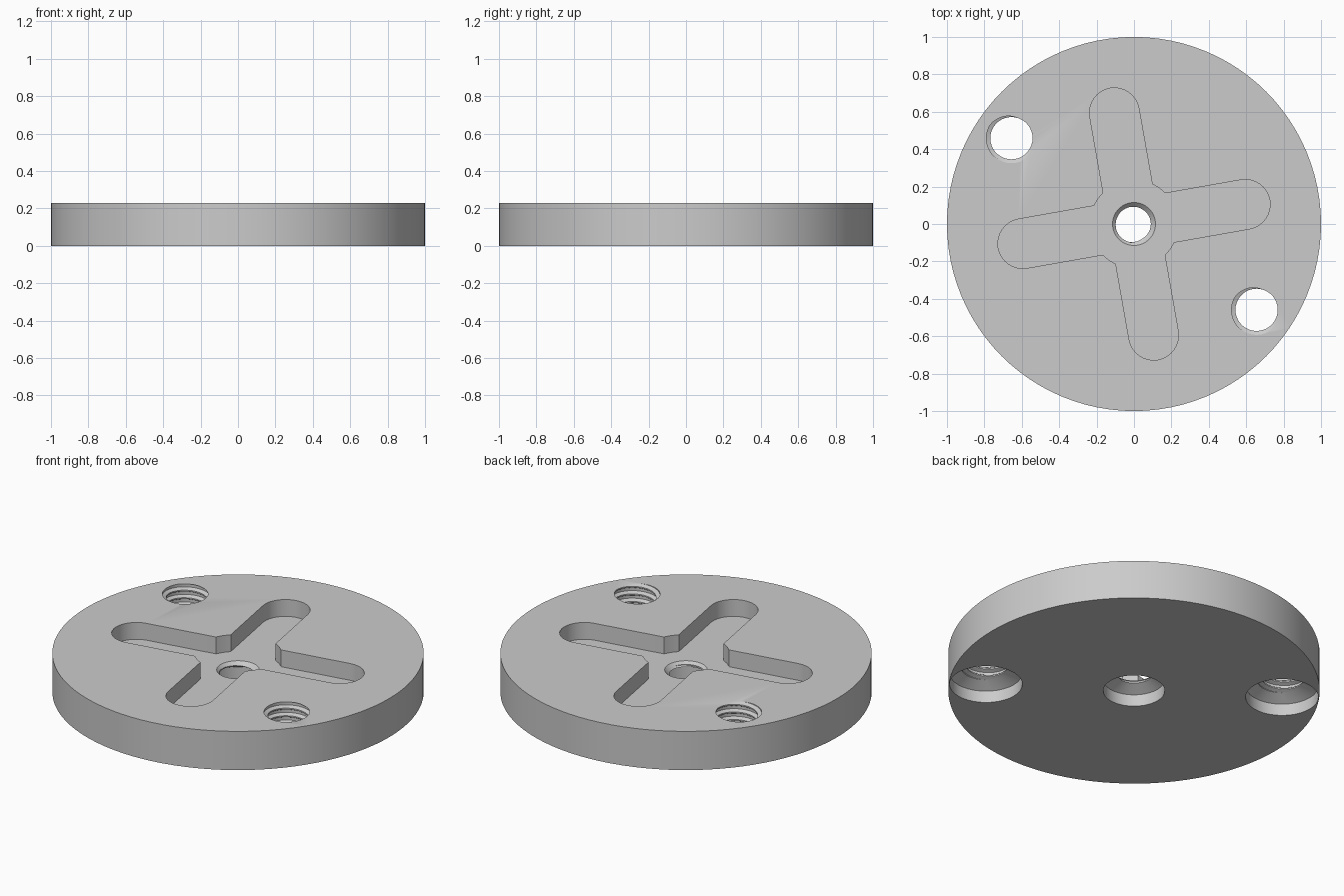
import bpy
import bmesh
from math import sin, cos, pi, radians, floor

if "Cube" in bpy.data.objects:
    bpy.data.objects.remove(bpy.data.objects["Cube"], do_unlink=True)

HEIGHT = 0.23
FLOOR = 0.13
SEGS = 36
HOLE_DIST = 0.8
HOLE_ANGLE = radians(-35)

grey = bpy.data.materials.new("plain grey")
grey.use_nodes = True
colour = (0.6, 0.6, 0.6, 1)
grey.diffuse_color = colour
grey.node_tree.nodes["Principled BSDF"].inputs["Base Color"].default_value = colour


def make_object(name, bm):
    bmesh.ops.recalc_face_normals(bm, faces=bm.faces)
    mesh = bpy.data.meshes.new(name)
    bm.to_mesh(mesh)
    bm.free()
    mesh.materials.append(grey)
    obj = bpy.data.objects.new(name, mesh)
    bpy.context.collection.objects.link(obj)
    return obj


def prism(name, outline, z0, z1):
    bm = bmesh.new()
    low = [bm.verts.new((x, y, z0)) for x, y in outline]
    high = [bm.verts.new((x, y, z1)) for x, y in outline]
    bm.faces.new(low)
    bm.faces.new(high)
    for i in range(len(low)):
        j = (i + 1) % len(low)
        bm.faces.new((low[i], low[j], high[j], high[i]))
    return make_object(name, bm)


def threaded_cutter(name, cx, cy, sink, minor, major, pitch, top, chamfer=0):
    """Counterbore, cone and a helical thread, as one solid of stacked rings."""
    def thread(z, j):
        phase = z / pitch - j / SEGS
        phase -= floor(phase)
        wave = min(1, max(0, 2 - 5 * abs(phase - 0.5)))
        radius = minor + (major - minor) * wave
        if chamfer:
            radius = max(radius, chamfer + z - FLOOR)
        return radius

    bm = bmesh.new()
    rings = []

    def ring(z, radius_at):
        rings.append([bm.verts.new((cx + radius_at(j) * cos(2 * pi * j / SEGS),
                                    cy + radius_at(j) * sin(2 * pi * j / SEGS), z))
                      for j in range(SEGS)])

    ring(-0.05, lambda j: sink)
    ring(0.07, lambda j: sink)
    z = 0.105
    while z < top:
        ring(z, lambda j: thread(z, j))
        z += pitch / SEGS
    bm.faces.new(rings[0])
    bm.faces.new(rings[-1])
    # diagonals follow the helix so the thread flanks stay clean
    for a, b in zip(rings, rings[1:]):
        for i in range(SEGS):
            j = (i + 1) % SEGS
            bm.faces.new((a[i], a[j], b[j]))
            bm.faces.new((a[i], b[j], b[i]))
    return make_object(name, bm)


# Round plate
plate = prism("round_plate", [(cos(2 * pi * i / 96), sin(2 * pi * i / 96))
                              for i in range(96)], 0, HEIGHT)

# Cross-shaped recess with rounded arm ends and a round hub
half, reach, hub = 0.133, 0.604, 0.235
inner = (hub ** 2 - half ** 2) ** 0.5
arm = [(inner, -half)]
for i in range(17):
    a = -pi / 2 + pi * i / 16
    arm.append((reach + half * cos(a), half * sin(a)))
arm += [(inner, half), (hub * cos(pi / 4), hub * sin(pi / 4))]
cross = []
for k in range(4):
    c, s = cos(radians(10 + 90 * k)), sin(radians(10 + 90 * k))
    cross += [(x * c - y * s, x * s + y * c) for x, y in arm]

cutters = [prism("cross_recess_cutter", cross, FLOOR, HEIGHT + 0.1)]

# Centre hole and the two mounting holes
cutters.append(threaded_cutter("centre_hole_cutter", 0, 0, 0.166,
                               0.085, 0.1, 0.035, 0.15, chamfer=0.115))
for side, sign in (("left", 1), ("right", -1)):
    cutters.append(threaded_cutter(side + "_hole_cutter",
                                   sign * HOLE_DIST * cos(HOLE_ANGLE),
                                   sign * HOLE_DIST * sin(HOLE_ANGLE),
                                   0.196, 0.113, 0.134, 0.045, HEIGHT + 0.04))

bpy.context.view_layer.objects.active = plate
for cutter in cutters:
    mod = plate.modifiers.new(cutter.name, "BOOLEAN")
    mod.operation = "DIFFERENCE"
    mod.solver = "EXACT"
    mod.object = cutter
    bpy.ops.object.modifier_apply(modifier=mod.name)
for cutter in cutters:
    bpy.data.objects.remove(cutter, do_unlink=True)

# Smooth round walls, crisp edges
bpy.ops.object.select_all(action="DESELECT")
plate.select_set(True)
bpy.ops.object.shade_smooth_by_angle(angle=radians(25))
